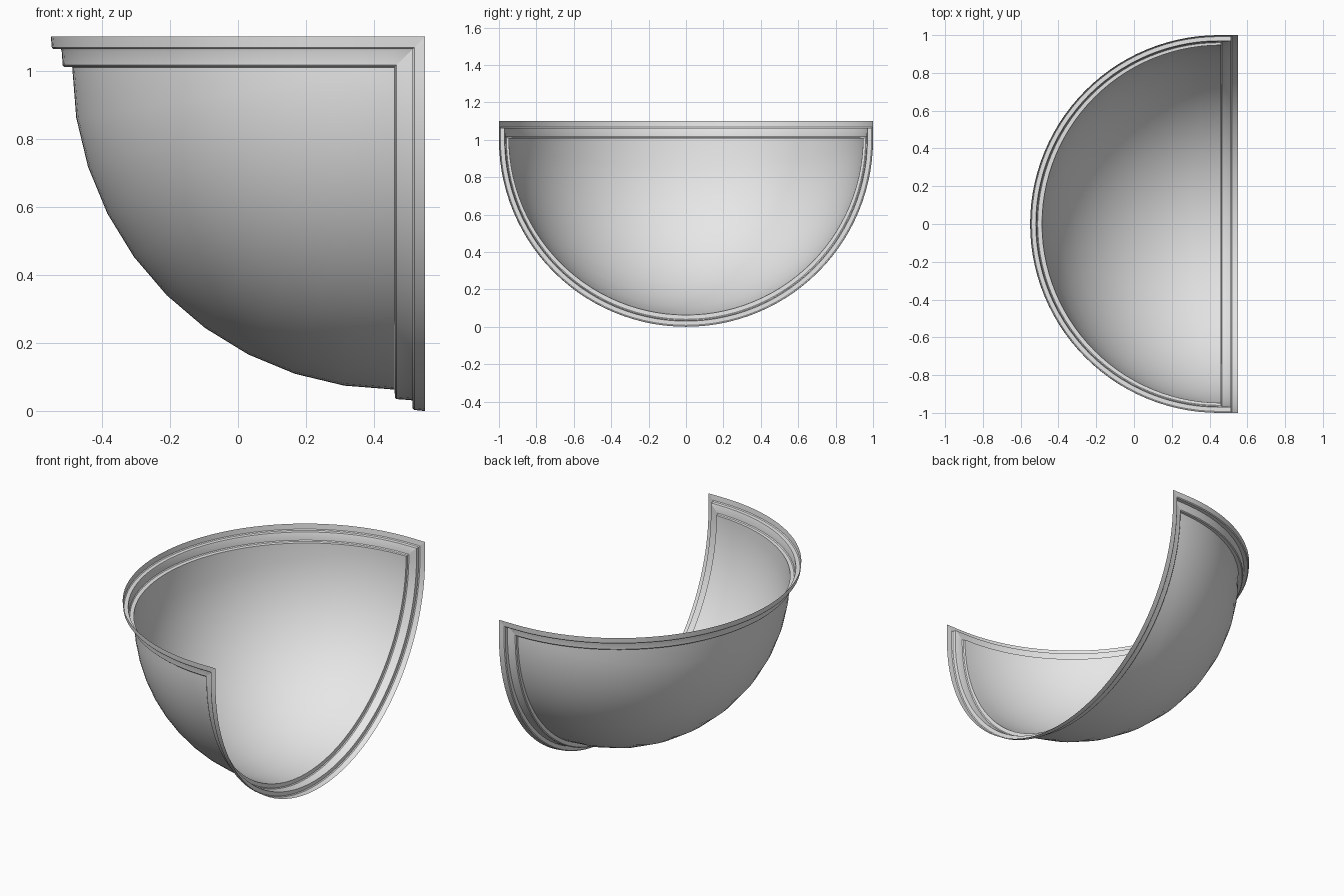
import bpy, bmesh
from math import sin, cos, pi, radians

cube = bpy.data.objects.get("Cube")
if cube:
    bpy.data.objects.remove(cube, do_unlink=True)

CX, CZ = 0.45, 1.0          # centre of the bowl
SEGS = 56                   # steps along each half circle
STEPS = 10                  # steps from the top opening to the side opening
DOME_R, DOME_OFFSET = 0.947, 0.01
# Rim cross-section from the lip inward: (radius, distance past the centre)
RIM = [(1.0, 0.1), (0.997, 0.068), (0.992, 0.063), (0.97, 0.063),
       (0.968, 0.058), (0.965, 0.016), (0.96, 0.011), (DOME_R, DOME_OFFSET)]

grey = bpy.data.materials.new("light grey")
grey.use_nodes = True
grey.diffuse_color = (0.8, 0.8, 0.8, 1)
grey.node_tree.nodes["Principled BSDF"].inputs["Base Color"].default_value = (0.8, 0.8, 0.8, 1)


def angles():
    return [-pi / 2 + pi * i / SEGS for i in range(SEGS + 1)]


def rim_row(r, h):
    """Half circle with straight ends that reach the shared corner."""
    arc = [(-r * cos(t), r * sin(t), h) for t in angles()]
    if r == DOME_R:
        arc = [(x + h, y, z) for x, y, z in arc]
    return [(h, -r, h)] + arc + [(h, r, h)]


def dome_row(phi):
    """Half circle from pole to pole, turned about the y axis."""
    o, r = DOME_OFFSET, DOME_R
    return [(o - r * cos(t) * cos(phi), r * sin(t), o - r * cos(t) * sin(phi))
            for t in angles()]


def sheet(name, rows):
    """Skin a list of equal-length rows into a smooth open surface."""
    bm = bmesh.new()
    grid = [[bm.verts.new((CX + x, y, CZ + z)) for x, y, z in row] for row in rows]
    for a, b in zip(grid, grid[1:]):
        for i in range(len(a) - 1):
            bm.faces.new((a[i], a[i + 1], b[i + 1], b[i]))
    bmesh.ops.remove_doubles(bm, verts=bm.verts, dist=0.0001)
    mesh = bpy.data.meshes.new(name)
    bm.to_mesh(mesh)
    bm.free()
    mesh.materials.append(grey)
    obj = bpy.data.objects.new(name, mesh)
    bpy.context.collection.objects.link(obj)
    bpy.ops.object.select_all(action='DESELECT')
    obj.select_set(True)
    bpy.context.view_layer.objects.active = obj
    bpy.ops.object.shade_smooth_by_angle(angle=radians(30))
    return obj


# Quarter-sphere shell
sheet("dome_shell", [dome_row(pi / 2 * k / STEPS) for k in range(STEPS + 1)])

# Stepped rim around the top opening
top_rows = [rim_row(r, h) for r, h in RIM]
sheet("top_rim", top_rows)

# The same rim mirrored onto the side opening
side_rows = [[(z, y, x) for x, y, z in row] for row in reversed(top_rows)]
sheet("side_rim", side_rows)
